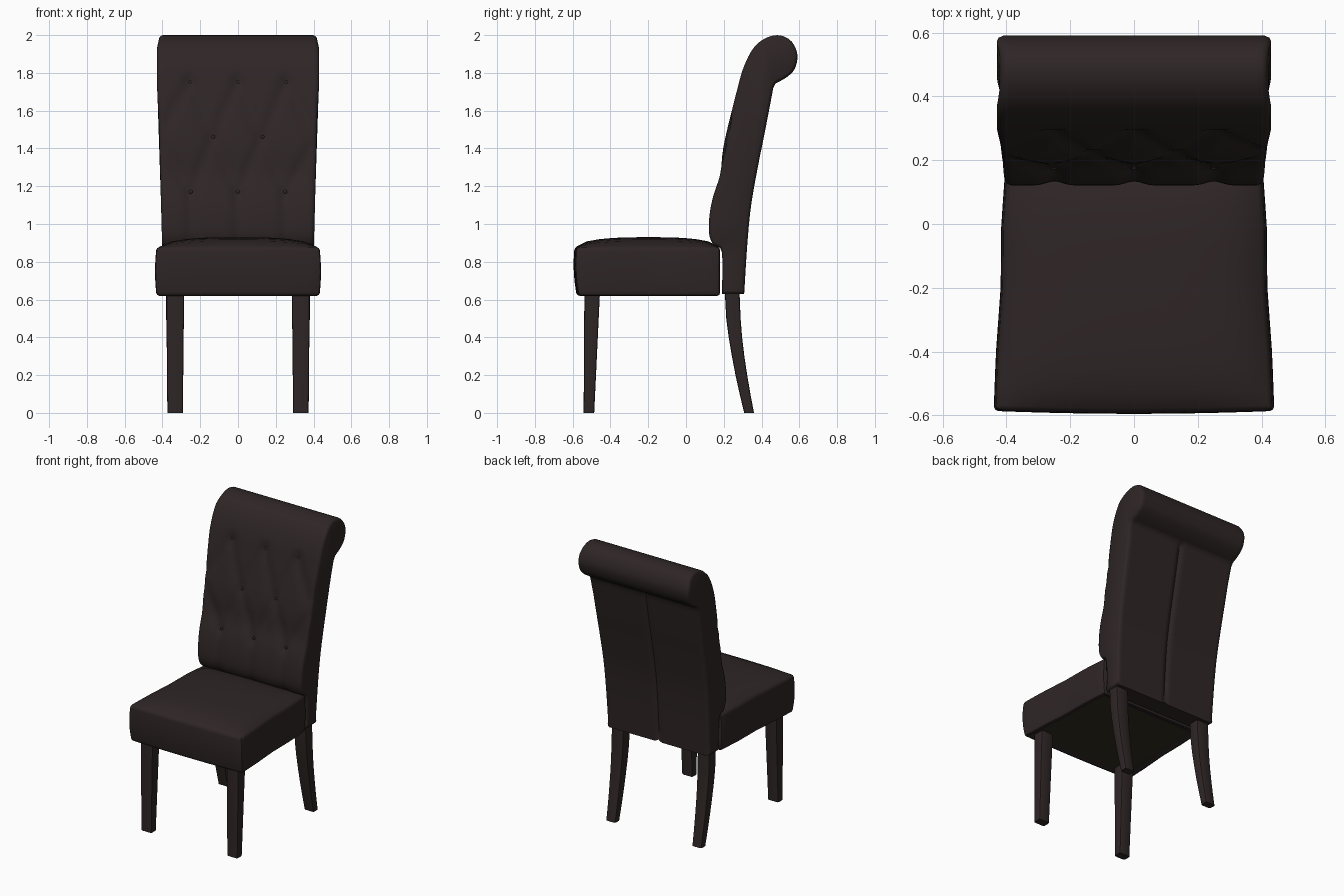
import bpy, bmesh, math
from mathutils import Vector

if "Cube" in bpy.data.objects:
    bpy.data.objects.remove(bpy.data.objects["Cube"])


def material(name, rgb):
    m = bpy.data.materials.new(name)
    m.diffuse_color = (*rgb, 1)
    m.use_nodes = True
    m.node_tree.nodes["Principled BSDF"].inputs["Base Color"].default_value = m.diffuse_color
    return m


LEATHER = material("dark brown leather", (0.028, 0.019, 0.019))
LINING = material("olive lining", (0.034, 0.027, 0.014))


def bevel_sharp(bm, width, segments=2):
    bmesh.ops.recalc_face_normals(bm, faces=bm.faces)
    sharp = [e for e in bm.edges if e.is_manifold and e.calc_face_angle(0) > math.radians(50)]
    bmesh.ops.bevel(bm, geom=sharp, offset=width, segments=segments, profile=0.5, affect='EDGES')


def finish(bm, name, angle=40):
    me = bpy.data.meshes.new(name)
    bm.to_mesh(me)
    bm.free()
    ob = bpy.data.objects.new(name, me)
    bpy.context.collection.objects.link(ob)
    me.materials.append(LEATHER)
    me.materials.append(LINING)
    bpy.ops.object.select_all(action='DESELECT')
    ob.select_set(True)
    bpy.context.view_layer.objects.active = ob
    bpy.ops.object.shade_smooth_by_angle(angle=math.radians(angle))
    return ob


def interp(table, t):
    """Piecewise linear lookup in a sorted list of (t, value)."""
    if t <= table[0][0]:
        return table[0][1]
    for (a, va), (b, vb) in zip(table, table[1:]):
        if t <= b:
            return va + (vb - va) * (t - a) / (b - a)
    return table[-1][1]


def spline(pts, n):
    """Catmull-Rom curve through 2D points, n samples per span."""
    p = [Vector(q) for q in pts]
    p = [p[0]] + p + [p[-1]]
    out = []
    for i in range(1, len(p) - 2):
        a, b, c, d = p[i - 1:i + 3]
        for k in range(n):
            t = k / n
            out.append(0.5 * (2 * b + (c - a) * t + (2 * a - 5 * b + 4 * c - d) * t * t
                              + (3 * b - a - 3 * c + d) * t ** 3))
    return out + [p[-1]]


# Seat: gridded box shaped into a domed, slightly bulging cushion
bm = bmesh.new()
bmesh.ops.create_cube(bm, size=2)
bmesh.ops.subdivide_edges(bm, edges=bm.edges, cuts=11, use_grid_fill=True)
half_width = [(-0.58, 0.432), (-0.4, 0.425), (-0.2, 0.41), (0, 0.408), (0.18, 0.395)]
for v in bm.verts:
    u, w, h = v.co
    y = -0.1975 + 0.3775 * w
    bulge = 1 - h * h
    x = u * (interp(half_width, y) + 0.008 * bulge)
    if w < 0:
        y += w * (0.009 * (1 - u * u) + 0.010 * bulge) - 0.006 * h * w * w
    z = 0.748 + 0.128 * h
    if h > 0.99:
        z += 0.054 * (1 - abs(u) ** 3) ** 0.6 * (1 - abs(w) ** 3) ** 0.6
    v.co = (x, y, z)
bevel_sharp(bm, 0.014)
bm.normal_update()
under = [f for f in bm.faces if f.normal.z < -0.95 and f.calc_center_median().z < 0.63]
bmesh.ops.inset_region(bm, faces=under, thickness=0.04, depth=-0.015)
for f in under:
    f.material_index = 1
finish(bm, "seat")

# Backrest: side profile swept across the width, tufted in front, seamed behind
front = spline([(0.19, 0.63), (0.19, 0.85), (0.145, 0.89), (0.122, 0.95), (0.125, 1.05),
                (0.145, 1.15), (0.18, 1.26), (0.197, 1.4), (0.23, 1.55), (0.268, 1.7),
                (0.305, 1.83), (0.36, 1.935), (0.43, 1.988), (0.5, 1.998), (0.56, 1.965),
                (0.59, 1.895), (0.575, 1.82), (0.53, 1.775), (0.475, 1.745)], 4)
rear = spline([(0.462, 1.72), (0.42, 1.5), (0.38, 1.3), (0.345, 1.1), (0.325, 0.9), (0.308, 0.63)], 5)
profile = front + rear
back_width = [(0.63, 0.395), (1.2, 0.41), (1.6, 0.42), (1.75, 0.43), (1.93, 0.43), (2.0, 0.418)]

# Buttons and creases on the right half (mirrored by |x|)
buttons = [(0, 1.75), (0.255, 1.75), (0.13, 1.46), (0, 1.17), (0.25, 1.17)]
creases = [((0, 1.75), (0.13, 1.46)), ((0.255, 1.75), (0.13, 1.46)), ((0.13, 1.46), (0, 1.17)),
           ((0.13, 1.46), (0.25, 1.17)), ((0, 1.17), (0, 0.9)), ((0.25, 1.17), (0.25, 0.9)),
           ((0.255, 1.75), (0.4, 1.5)), ((0.25, 1.17), (0.4, 1.42))]


def tuft(x, z):
    p = Vector((abs(x), z))
    line = 0
    for a, b in creases:
        a, b = Vector(a), Vector(b)
        t = max(0, min(1, (p - a).dot(b - a) / (b - a).length_squared))
        line = max(line, math.exp(-((p - a.lerp(b, t)).length / 0.035) ** 2))
    dot = max(math.exp(-((p - Vector(b)).length / 0.03) ** 2) for b in buttons)
    return 0.013 * line + 0.014 * dot


normals = []
for i in range(len(profile)):
    d = profile[(i + 1) % len(profile)] - profile[i - 1]
    normals.append(Vector((d.y, -d.x)).normalized())  # points into the cushion

bm = bmesh.new()
N = 50
cols = [(-1, 0.018, 0.0), (-1, 0.006, 0.006)]
cols += [(-1 + 2 * i / N, 0, 0.02) for i in range(N + 1)]
cols += [(1, 0.006, 0.006), (1, 0.018, 0.0)]
rings = []
for s, inset, margin in cols:
    ring = []
    for i, (p, n) in enumerate(zip(profile, normals)):
        x = s * (interp(back_width, p.y) - margin)
        depth = inset
        if i < len(front):
            if 0.88 < p.y < 1.95 and p.x < 0.4:
                depth += tuft(x, p.y)
        else:
            depth += 0.014 * math.exp(-(x / 0.014) ** 2)
        q = p + n * depth
        ring.append(bm.verts.new((x, q.x, q.y)))
    rings.append(ring)
M = len(profile)
for a, b in zip(rings, rings[1:]):
    for j in range(M):
        k = (j + 1) % M
        bm.faces.new((a[j], a[k], b[k], b[j]))
bm.faces.new(rings[0])
bm.faces.new(rings[-1])
bmesh.ops.recalc_face_normals(bm, faces=bm.faces)
finish(bm, "backrest", 50)

# Tufting buttons
front_y = [(p.y, p.x) for p in front[8:48]]
bm = bmesh.new()
for bx, bz in buttons:
    for x in {bx, -bx}:
        res = bmesh.ops.create_uvsphere(bm, u_segments=10, v_segments=6, radius=0.011)
        for v in res["verts"]:
            v.co = (v.co.x + x, v.co.y * 0.6 + interp(front_y, bz) + 0.025, v.co.z + bz)
finish(bm, "tuft_buttons", 60)


def leg(name, side, sections):
    """Loft square sections given as (z, y0, y1, x0, x1)."""
    bm = bmesh.new()
    loops = [[bm.verts.new((side * x, y, z)) for x, y in ((x0, y0), (x1, y0), (x1, y1), (x0, y1))]
             for z, y0, y1, x0, x1 in sections]
    for a, b in zip(loops, loops[1:]):
        for j in range(4):
            k = (j + 1) % 4
            bm.faces.new((a[j], a[k], b[k], b[j]))
    bm.faces.new(loops[0])
    bm.faces.new(loops[-1])
    bmesh.ops.recalc_face_normals(bm, faces=bm.faces)
    corners = [e for e in bm.edges if abs(e.verts[0].co.z - e.verts[1].co.z) > 0.01]
    bmesh.ops.bevel(bm, geom=corners, offset=0.01, segments=2, profile=0.5, affect='EDGES')
    finish(bm, name)


# Legs: straight tapered in front, swept back behind
for side, label in ((-1, "left"), (1, "right")):
    leg("front_leg_" + label, side,
        [(0, -0.542, -0.486, 0.292, 0.374), (0.65, -0.538, -0.455, 0.285, 0.38)])
    leg("back_leg_" + label, side,
        [(0, 0.308, 0.36, 0.297, 0.37), (0.1, 0.284, 0.341, 0.295, 0.372),
         (0.2, 0.262, 0.324, 0.293, 0.374), (0.3, 0.243, 0.309, 0.291, 0.376),
         (0.4, 0.226, 0.297, 0.289, 0.378), (0.5, 0.213, 0.289, 0.287, 0.38),
         (0.65, 0.205, 0.283, 0.285, 0.38)])
